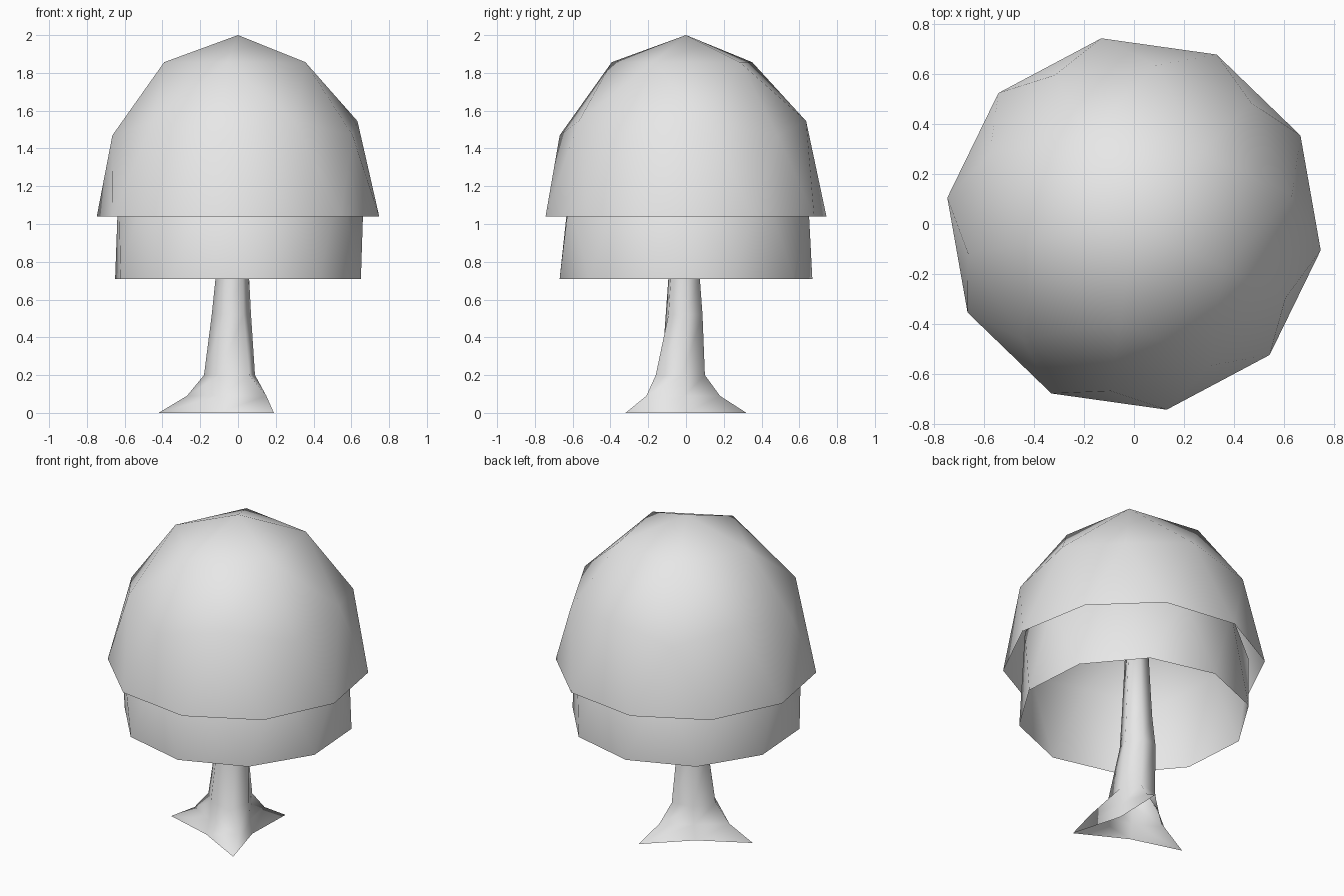
import bpy, bmesh
from math import radians, cos, sin
from mathutils import Matrix

cube = bpy.data.objects.get("Cube")
if cube:
    bpy.data.objects.remove(cube)

# One plain grey for the whole tree
GREY = (0.8, 0.8, 0.8, 1)
grey = bpy.data.materials.new("pale_grey")
grey.use_nodes = True
grey.diffuse_color = GREY
grey.node_tree.nodes["Principled BSDF"].inputs["Base Color"].default_value = GREY


def finish(name, bm):
    bmesh.ops.recalc_face_normals(bm, faces=bm.faces)
    for face in bm.faces:
        face.smooth = True
    mesh = bpy.data.meshes.new(name)
    bm.to_mesh(mesh)
    bm.free()
    mesh.materials.append(grey)
    obj = bpy.data.objects.new(name, mesh)
    bpy.context.collection.objects.link(obj)
    return obj


def leaf_dome(name, radius, height, base, turn, rim=1.0):
    """Open upper half of a coarse icosphere, with its rim drawn in."""
    bm = bmesh.new()
    bmesh.ops.create_icosphere(bm, subdivisions=2, radius=1)
    below = [v for v in bm.verts if v.co.z < -0.01]
    bmesh.ops.delete(bm, geom=below, context='VERTS')
    for v in bm.verts:
        if v.co.z < 0.01:
            v.co *= rim
    bm.transform(Matrix.Translation((0, 0, base))
                 @ Matrix.Rotation(radians(turn), 4, 'Z')
                 @ Matrix.Diagonal((radius, radius, height, 1)))
    # Open shells: normals must face outward
    obj = finish(name, bm)
    if obj.data.polygons[0].normal.dot(obj.data.polygons[0].center) < 0:
        obj.data.flip_normals()
    return obj


leaf_dome("upper_foliage", 0.755, 0.96, 1.04, 46)
leaf_dome("lower_foliage", 0.745, 0.96, 0.71, 4, rim=0.9)

# Trunk: six-sided rings, alternating root corner and hollow
roots = [
    (0.0, [(-.42, -.07), (-.11, -.16), (.19, -.32), (.10, 0), (.11, .32), (-.13, .09)]),
    (0.09, [(-.27, -.05), (-.10, -.14), (.15, -.21), (.09, -.01), (.06, .18), (-.11, .08)]),
    (0.2, [(-.18, -.04), (-.10, -.13), (.06, -.16), (.09, -.02), (.03, .10), (-.10, .07)]),
]


def stem_ring(z, cx, cy, r):
    angles = [radians(188 + 60 * i) for i in range(6)]
    return z, [(cx + r * cos(a), cy + r * sin(a)) for a in angles]


rings = roots + [stem_ring(0.52, -.035, -.01, .105),
                 stem_ring(0.71, -.03, -.01, .09),
                 stem_ring(1.3, -.02, 0, .06)]
bm = bmesh.new()
loops = [[bm.verts.new((x, y, z)) for x, y in ring] for z, ring in rings]
for low, high in zip(loops, loops[1:]):
    for i in range(6):
        j = (i + 1) % 6
        bm.faces.new((low[i], low[j], high[j], high[i]))
bm.faces.new(loops[-1])
finish("trunk", bm)
